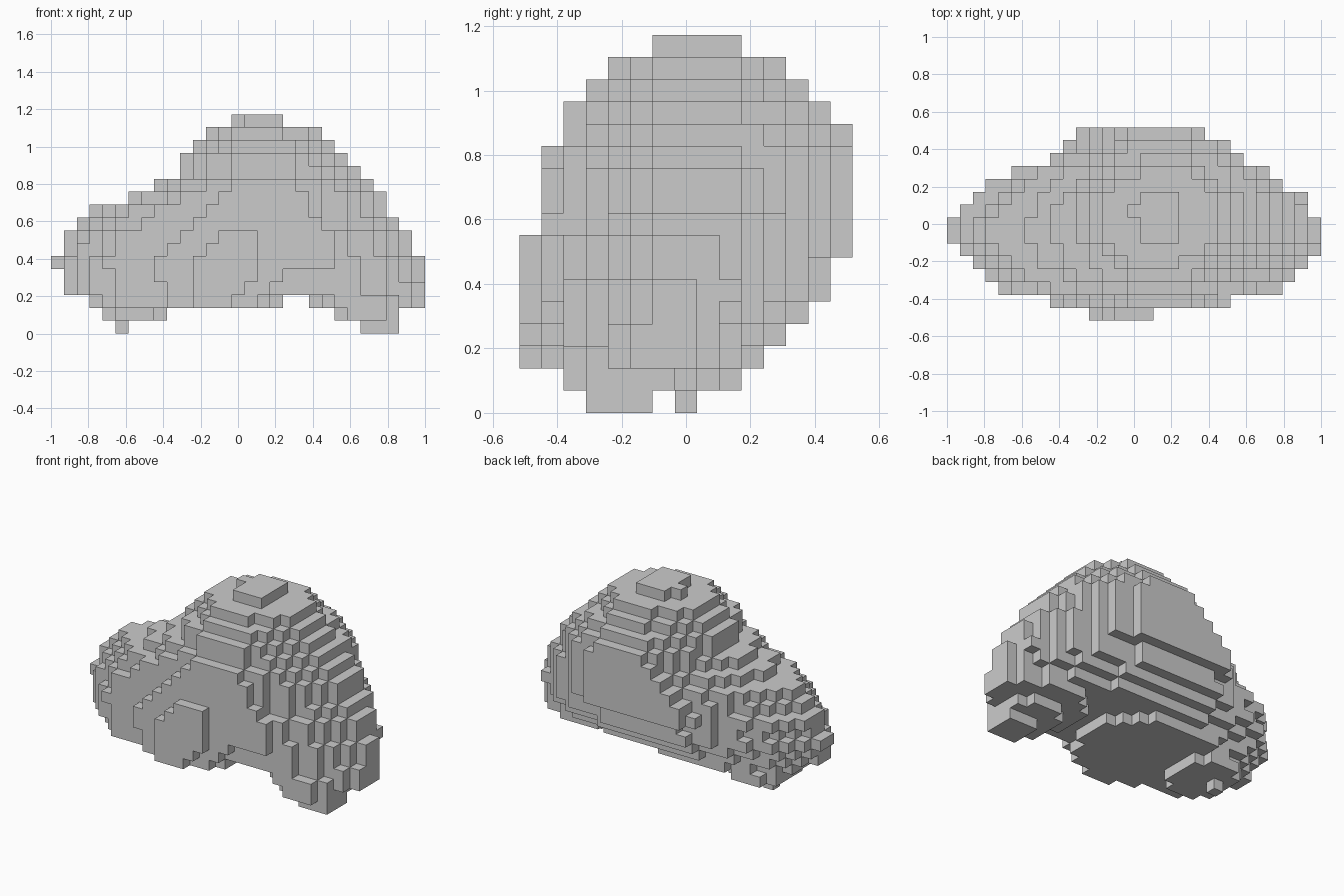
import bpy, bmesh
from mathutils import Vector

if "Cube" in bpy.data.objects:
    bpy.data.objects.remove(bpy.data.objects["Cube"])

S = 2 / 29                      # edge length of one cube
NX, NY, NZ = 29, 15, 17

# horizontal layers, in cubes: level, x0, x1, y0, y1, widest x, widest y
LOW = [(0, 5, 6, 7, 8, 5.5, 7.5), (0, 24, 27, 3, 6, 25.5, 4.5),
       (1, 4, 9, 4, 10, 6.5, 7), (1, 22, 27, 2, 8, 24.5, 5),
       (2, 3, 18, 0, 11, 12.5, 6), (2, 20, 29, 2, 10, 23.5, 6.5)]
BODY = [(3, 1, 29, 0, 12, 13.5, 6.5), (4, 1, 29, 0, 13, 13.5, 6.7),
        (5, 0, 29, 0, 14, 13.5, 7), (6, 1, 28, 0, 14, 14, 7),
        (7, 1, 28, 0, 15, 14, 7.3)]
RIDGE = [(8, 2, 27, 1, 15, 14.5, 7.3), (9, 3, 26, 1, 15, 15, 7.4),
         (10, 6, 26, 1, 15, 15.5, 7.5), (11, 8, 25, 1, 15, 16, 7.7)]
PEAK = [(12, 10, 24, 2, 15, 16.5, 8), (13, 10, 23, 2, 14, 16.5, 8),
        (14, 11, 22, 3, 13, 16.5, 8), (15, 12, 21, 4, 12, 16.5, 8)]
CAP = [(16, 15, 18, 6, 10, 16.5, 8), (16, 14, 15, 8, 9, 14.5, 8.5)]

# roundness of each group: front left, back left, front right, back right
GROUPS = [(LOW, (1.8, 2.0, 2.0, 2.0)), (BODY, (1.65, 1.55, 1.65, 2.0)),
          (RIDGE, (1.75, 1.3, 1.65, 2.05)), (PEAK, (1.9, 1.75, 1.8, 2.0)),
          (CAP, (9, 9, 9, 9))]

# plan outline: x range for every row of y
PLAN = [(11, 16), (8, 22), (4, 26), (2, 27), (2, 28), (1, 29), (0, 29), (0, 29),
        (0, 28), (1, 28), (2, 26), (5, 25), (8, 23), (9, 22), (10, 20)]

# flat front and back faces: row -> first level, x ranges going up
FACES = {0: (2, [(11, 14), (11, 15), (11, 16), (11, 16), (12, 16), (13, 16)]),
         1: (2, [(9, 16), (9, 17), (8, 18), (8, 22), (9, 22), (10, 22),
                 (11, 21), (12, 20), (13, 20), (14, 19)]),
         14: (7, [(10, 20), (10, 20), (11, 20), (12, 20), (13, 20), (14, 19)])}


def inside(layer, i, j, roundness):
    """Test a cube against a rounded, off-centre layer outline."""
    _, x0, x1, y0, y1, cx, cy = layer
    x, y = i + 0.5, j + 0.5
    if not (x0 < x < x1 and y0 < y < y1):
        return False
    if not PLAN[j][0] < x < PLAN[j][1]:
        return False
    # keep the full silhouette along both main axes
    if abs(x - cx) <= 0.8 or abs(y - cy) <= 0.8:
        return True
    n = roundness[2 * (x > cx) + (y > cy)]
    dx = abs(x - cx) / ((x1 - cx) if x > cx else (cx - x0))
    dy = abs(y - cy) / ((y1 - cy) if y > cy else (cy - y0))
    return dx ** n + dy ** n <= 1.0


# fill the layers with cubes
cubes = set()
for group, roundness in GROUPS:
    for layer in group:
        for i in range(NX):
            for j in range(NY):
                if j not in FACES and inside(layer, i, j, roundness):
                    cubes.add((i, j, layer[0]))
for j, (k0, spans) in FACES.items():
    for dk, (a, b) in enumerate(spans):
        cubes.update((i, j, k0 + dk) for i in range(a, b))
# back up the face slabs so they never float off the body
for j, inward in ((1, 1), (14, -1)):
    cubes.update([(i, j + inward, k) for (i, jj, k) in cubes if jj == j])

# skin: one quad for each exposed cube side
bm = bmesh.new()
verts = {}


def corner(p):
    if p not in verts:
        verts[p] = bm.verts.new(Vector(p) * S - Vector((1, NY * S / 2, 0)))
    return verts[p]


for c in cubes:
    for axis in range(3):
        u, v = (axis + 1) % 3, (axis + 2) % 3
        for side in (0, 1):
            near = list(c)
            near[axis] += 2 * side - 1
            if tuple(near) in cubes:
                continue
            quad = []
            for a, b in ((0, 0), (1, 0), (1, 1), (0, 1)):
                p = list(c)
                p[axis] += side
                p[u] += a
                p[v] += b
                quad.append(corner(tuple(p)))
            bm.faces.new(quad if side else quad[::-1])

mesh = bpy.data.meshes.new("stepped_boulder")
bm.to_mesh(mesh)
bm.free()
boulder = bpy.data.objects.new("stepped_boulder", mesh)
bpy.context.collection.objects.link(boulder)
